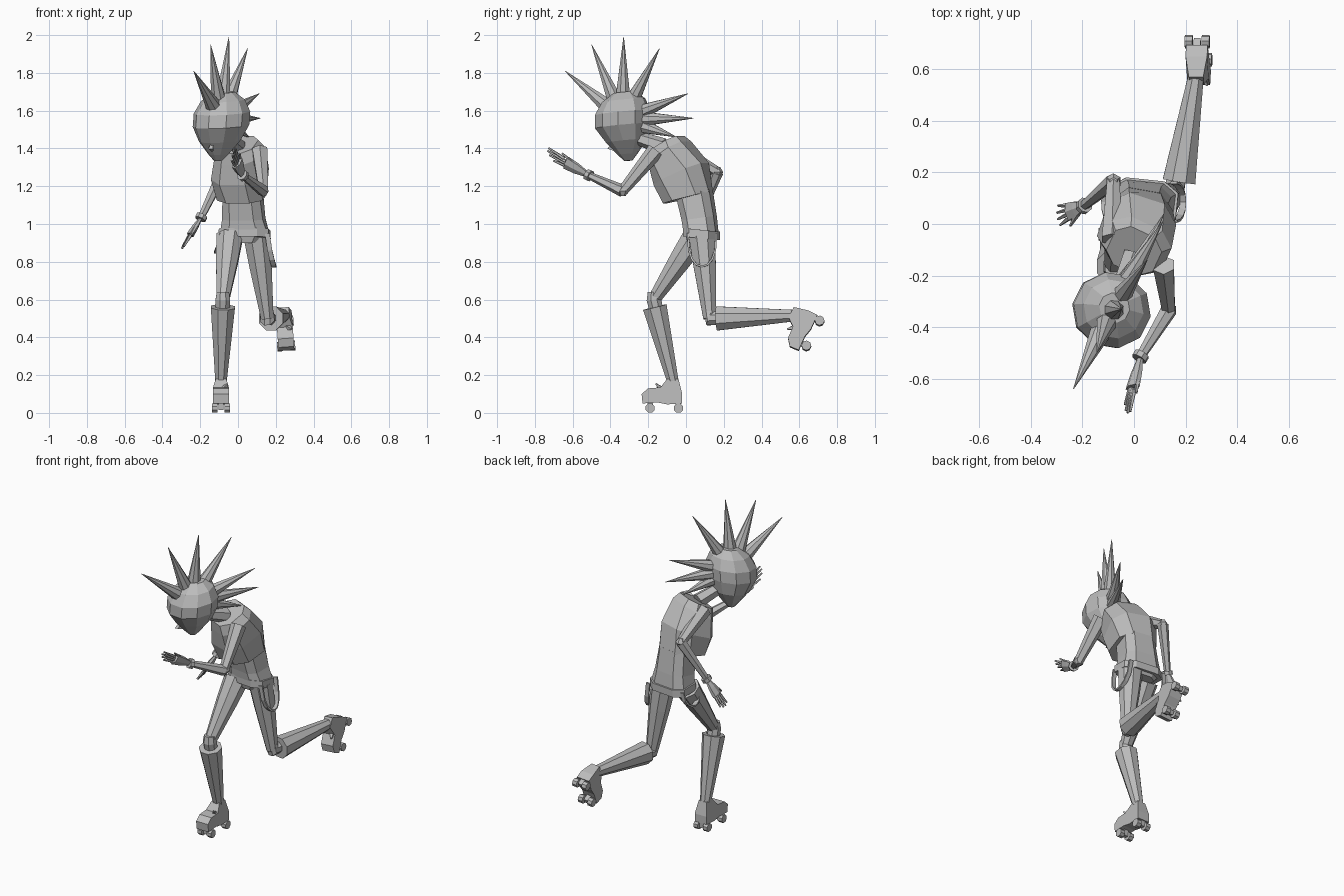
import bpy, bmesh, math
from mathutils import Vector, Matrix

default_cube = bpy.data.objects.get("Cube")
if default_cube:
    bpy.data.objects.remove(default_cube, do_unlink=True)

grey = bpy.data.materials.new("plain_grey")
grey.use_nodes = True
grey.diffuse_color = (0.5, 0.5, 0.5, 1)
grey.node_tree.nodes["Principled BSDF"].inputs["Base Color"].default_value = (0.5, 0.5, 0.5, 1)


def finish(name, bm):
    bmesh.ops.recalc_face_normals(bm, faces=bm.faces)
    mesh = bpy.data.meshes.new(name)
    bm.to_mesh(mesh)
    bm.free()
    mesh.materials.append(grey)
    obj = bpy.data.objects.new(name, mesh)
    bpy.context.collection.objects.link(obj)
    return obj


def skin_rings(bm, rings):
    """Bridge closed rings of points and cap both ends."""
    loops = [[bm.verts.new(p) for p in ring] for ring in rings]
    count = len(loops[0])
    for low, high in zip(loops, loops[1:]):
        for i in range(count):
            j = (i + 1) % count
            bm.faces.new((low[i], low[j], high[j], high[i]))
    bm.faces.new(loops[0])
    bm.faces.new(loops[-1])


def body(name, sections, sides=8, power=1.0):
    """Loft of (centre, half width, half depth, pitch, yaw) sections; a low power is boxy."""
    def squared(value):
        return math.copysign(abs(value) ** power, value)

    rings = []
    for centre, wide, deep, pitch, yaw in sections:
        turn = Matrix.Rotation(math.radians(yaw), 3, 'Z') @ Matrix.Rotation(math.radians(pitch), 3, 'X')
        angles = [math.tau * (i + 0.5) / sides for i in range(sides)]
        rings.append([Vector(centre) + turn @ Vector((wide * squared(math.cos(a)), deep * squared(math.sin(a)), 0))
                      for a in angles])
    bm = bmesh.new()
    skin_rings(bm, rings)
    return finish(name, bm)


def add_limb(bm, path, radii, sides=6, side_axis=(1, 0, 0), flat=1.0):
    """Tapered tube along a path; flat squashes it across side_axis."""
    path = [Vector(p) for p in path]
    rings = []
    for i, point in enumerate(path):
        along = (path[min(i + 1, len(path) - 1)] - path[max(i - 1, 0)]).normalized()
        across = Vector(side_axis)
        across = (across - along * across.dot(along)).normalized()
        other = along.cross(across)
        rings.append([point + radii[i] * (across * math.cos(a) + other * flat * math.sin(a))
                      for a in [math.tau * (k + 0.5) / sides for k in range(sides)]])
    skin_rings(bm, rings)


def limb(name, path, radii, **options):
    bm = bmesh.new()
    add_limb(bm, path, radii, **options)
    return finish(name, bm)


def hand(name, wrist, tip, spread):
    """Flat palm, four fanned fingers and a thumb."""
    wrist, tip, spread = Vector(wrist), Vector(tip), Vector(spread).normalized()
    reach = tip - wrist
    knuckles = wrist + reach * 0.55
    bm = bmesh.new()
    add_limb(bm, [wrist, wrist + reach * 0.3, knuckles], [0.016, 0.034, 0.04], side_axis=spread, flat=0.5)
    for k in (-1.5, -0.5, 0.5, 1.5):
        end = tip + spread * k * 0.025 - reach * 0.06 * abs(k)
        add_limb(bm, [knuckles + spread * k * 0.016, end], [0.01, 0.005], sides=5)
    base = wrist + reach * 0.25 + spread * 0.02
    add_limb(bm, [base, base + reach * 0.3 + spread * 0.035], [0.012, 0.005], sides=5)
    return finish(name, bm)


def skate(name, matrix):
    """Quad roller skate: origin under the ankle at ground level, toe to -y."""
    profile = [(0.05, 0.05), (0.05, 0.1), (0.03, 0.18), (-0.03, 0.18), (-0.065, 0.135),
               (-0.13, 0.13), (-0.165, 0.1), (-0.16, 0.05), (-0.08, 0.055), (-0.03, 0.045)]
    bm = bmesh.new()
    rings = []
    for side in (-1, 1):
        rings.append([Vector((side * (0.028 if z > 0.15 else 0.042), y, z)) for y, z in profile])
    skin_rings(bm, rings)
    # Wheels and axle blocks
    for y in (-0.12, 0.03):
        for side in (-1, 1):
            add_limb(bm, [(side * 0.018, y, 0.025), (side * 0.048, y, 0.025)], [0.026, 0.026],
                     sides=8, side_axis=(0, 1, 0))
        add_limb(bm, [(0, y, 0.015), (0, y, 0.07)], [0.018, 0.022], sides=4)
    # Pointed tongue
    add_limb(bm, [(0.015, -0.06, 0.125), (0.035, -0.09, 0.155)], [0.02, 0.004], sides=4)
    bm.transform(matrix)
    return finish(name, bm)


# Torso
body("pelvis", [((0.035, 0.08, 0.9), 0.09, 0.07, 0, -6), ((0.035, 0.085, 0.95), 0.135, 0.09, 0, -6)], power=0.7)
body("waist", [((0.035, 0.08, 0.95), 0.132, 0.09, 0, -6), ((0.03, 0.07, 1.03), 0.114, 0.09, 8, -8),
               ((0.025, 0.045, 1.16), 0.105, 0.095, 15, -10)], power=0.6)
body("belt", [((0.035, 0.082, 0.925), 0.141, 0.097, -6, -6), ((0.035, 0.082, 0.97), 0.139, 0.097, -6, -6)],
     power=0.65)
body("jacket", [((0.02, 0.01, 1.14), 0.13, 0.135, 14, -10), ((0.01, -0.025, 1.265), 0.148, 0.152, 24, -18),
                ((0.01, -0.085, 1.375), 0.135, 0.12, 33, -25), ((0.0, -0.105, 1.42), 0.105, 0.1, 30, -25)],
     power=0.75)
limb("neck", [(0.0, -0.12, 1.41), (-0.06, -0.27, 1.46)], [0.045, 0.035])

# Head with a tapered jaw, turned to the right
jaw = [(-0.305, 1.335, 0.022), (-0.308, 1.37, 0.055), (-0.315, 1.44, 0.112), (-0.335, 1.52, 0.152),
       (-0.335, 1.59, 0.152), (-0.33, 1.655, 0.118), (-0.325, 1.697, 0.06)]
body("head", [((-0.105 + (z - 1.335) * 0.08, y, z), r, r * 0.98, 6, -27) for y, z, r in jaw], sides=10)
limb("nose", [(-0.13, -0.375, 1.445), (-0.145, -0.405, 1.4), (-0.13, -0.365, 1.39)], [0.006, 0.016, 0.01], sides=4)

# Row of spikes over the crown, rolled slightly sideways
crown = Vector((-0.09, -0.335, 1.555))
tips = [(-0.64, 1.81), (-0.5, 1.95), (-0.33, 1.99), (-0.14, 1.93), (0.01, 1.69), (0.04, 1.56), (-0.05, 1.46)]
bm = bmesh.new()
for y, z in tips:
    tip = Vector((crown.x + (y - crown.y) * 0.55 + (z - crown.z) * 0.09, y, z))
    root = crown + (tip - crown).normalized() * 0.115
    add_limb(bm, [root, tip], [0.042, 0.0015], sides=8)
finish("hair_spikes", bm)

# Arms
arms = {
    "left": [(0.115, -0.16, 1.39), (0.135, -0.335, 1.175), (0.025, -0.515, 1.258), (-0.03, -0.735, 1.38), (0.3, -0.4, 1)],
    "right": [(-0.085, -0.06, 1.4), (-0.08, 0.165, 1.275), (-0.195, 0.07, 1.035), (-0.3, 0.03, 0.865), (0.1, -1, 0)],
}
for side, (shoulder, elbow, wrist, tip, spread) in arms.items():
    limb(side + "_upper_arm", [shoulder, elbow], [0.046, 0.028])
    limb(side + "_forearm", [elbow, wrist], [0.033, 0.019])
    joint = Vector(elbow)
    limb(side + "_elbow", [joint + Vector((0, 0, 0.026)), joint, joint - Vector((0, 0, 0.026))],
         [0.016, 0.032, 0.016])
    hand(side + "_hand", wrist, tip, spread)
    ring = Vector(wrist)
    step = (ring - joint).normalized() * 0.012
    limb(side + "_bracelet", [ring - step, ring + step], [0.031, 0.031], sides=8)

# Legs: hip, knee, start of boot shaft, ankle
legs = {
    "right": [(-0.045, 0.05, 0.93), (-0.08, -0.17, 0.6), (-0.08, -0.165, 0.56), (-0.09, -0.07, 0.17)],
    "left": [(0.1, 0.085, 0.93), (0.155, 0.125, 0.5), (0.175, 0.165, 0.5), (0.24, 0.57, 0.515)],
}
for side, (hip, knee, shaft, ankle) in legs.items():
    middle = Vector(hip).lerp(Vector(knee), 0.35)
    limb(side + "_thigh", [hip, middle, knee], [0.075, 0.064, 0.036], sides=8)
    limb(side + "_knee", [Vector(knee) + Vector((0, 0, 0.04)), knee, Vector(knee).lerp(Vector(ankle), 0.2)],
         [0.035, 0.042, 0.038], sides=8)
    limb(side + "_boot_shaft", [shaft, ankle], [0.069, 0.033], sides=8)

skate("right_skate", Matrix.Translation((-0.09, -0.07, 0)))
lifted = (Matrix.Translation((0.243, 0.57, 0.525)) @ Matrix.Rotation(math.radians(-4), 4, 'Y')
          @ Matrix.Rotation(math.radians(62), 4, 'X') @ Matrix.Translation((0, 0, -0.165)))
skate("left_skate", lifted)

# Loose braces hanging in loops from the belt
for side, x, out, drop in (("left", 0.155, 0.035, 0.175), ("right", -0.085, -0.03, 0.1)):
    bm = bmesh.new()
    path = []
    for i in range(9):
        a = math.pi * i / 8
        path.append((x + out * math.sin(a), 0.085 - 0.075 * math.cos(a), 0.95 - drop * math.sin(a) ** 0.7))
    add_limb(bm, path, [0.018] * len(path), sides=4, flat=0.4)
    finish(side + "_hanging_brace", bm)
